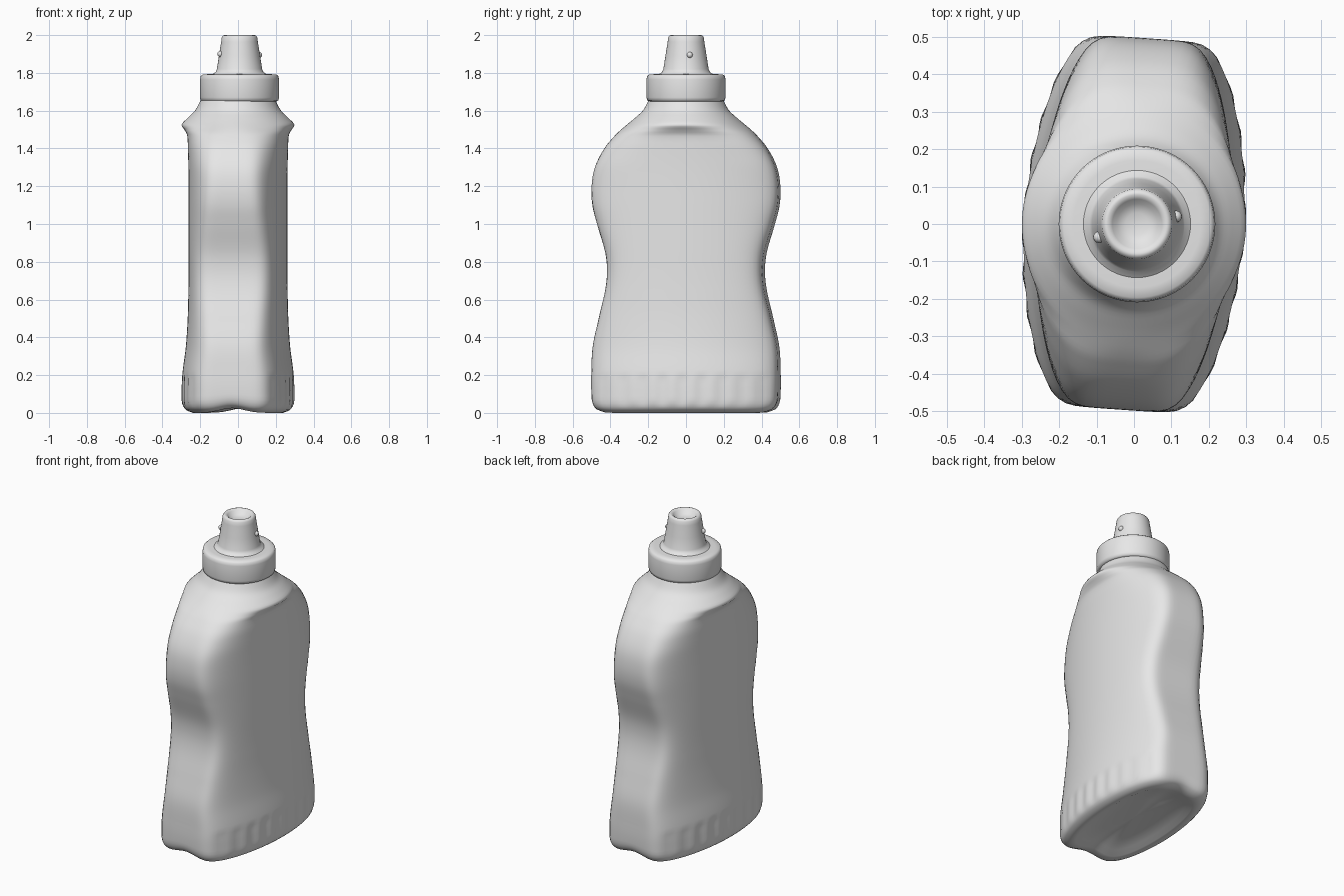
import bpy, bmesh, math
from mathutils import Matrix

if "Cube" in bpy.data.objects:
    bpy.data.objects.remove(bpy.data.objects["Cube"])

grey = bpy.data.materials.new("light grey plastic")
grey.diffuse_color = (0.8, 0.8, 0.8, 1)
grey.use_nodes = True
grey.node_tree.nodes["Principled BSDF"].inputs["Base Color"].default_value = grey.diffuse_color
N = 128


def finish(name, bm, angle=50):
    bmesh.ops.recalc_face_normals(bm, faces=bm.faces)
    me = bpy.data.meshes.new(name)
    bm.to_mesh(me)
    bm.free()
    me.materials.append(grey)
    ob = bpy.data.objects.new(name, me)
    bpy.context.collection.objects.link(ob)
    bpy.ops.object.select_all(action='DESELECT')
    bpy.context.view_layer.objects.active = ob
    ob.select_set(True)
    bpy.ops.object.shade_smooth_by_angle(angle=math.radians(angle))
    return ob


def loft(bm, rings):
    """Skin a list of equal-length point rings and close both ends."""
    rows = [[bm.verts.new(p) for p in ring] for ring in rings]
    for a, b in zip(rows, rows[1:]):
        for i in range(len(a)):
            j = (i + 1) % len(a)
            bm.faces.new((a[i], a[j], b[j], b[i]))
    bm.faces.new(rows[0])
    bm.faces.new(rows[-1])


# body stations: height, half depth x, half width y, panel curve, corner power
STATIONS = [
    (0.00, 0.235, 0.435, 1.4, 6), (0.015, 0.272, 0.468, 1.4, 7),
    (0.05, 0.294, 0.489, 1.4, 8), (0.10, 0.297, 0.495, 1.4, 8),
    (0.20, 0.293, 0.496, 1.4, 8), (0.35, 0.274, 0.489, 1.5, 8),
    (0.50, 0.264, 0.457, 1.5, 8), (0.65, 0.260, 0.422, 1.5, 8),
    (0.75, 0.259, 0.412, 1.5, 8), (0.85, 0.259, 0.422, 1.5, 8),
    (1.00, 0.259, 0.466, 1.5, 8), (1.10, 0.259, 0.491, 1.5, 8),
    (1.20, 0.259, 0.496, 1.5, 7), (1.30, 0.260, 0.479, 1.5, 6),
    (1.40, 0.263, 0.430, 1.5, 4.5), (1.47, 0.267, 0.373, 1.2, 3.3),
    (1.50, 0.283, 0.343, 0.5, 2.4), (1.525, 0.299, 0.314, 0, 2),
    (1.56, 0.268, 0.272, 0, 2), (1.60, 0.228, 0.229, 0, 2),
    (1.66, 0.195, 0.195, 0, 2)]


def station(z):
    """Smooth interpolation between neighbouring stations."""
    i = max(k for k in range(len(STATIONS) - 1) if STATIONS[k][0] <= z)
    a, b = STATIONS[i], STATIONS[i + 1]
    p, q = STATIONS[max(i - 1, 0)], STATIONS[min(i + 2, len(STATIONS) - 1)]
    h = b[0] - a[0]
    t = (z - a[0]) / h
    out = []
    for c in range(1, 5):
        m0 = (b[c] - p[c]) / (b[0] - p[0]) * h
        m1 = (q[c] - a[c]) / (q[0] - a[0]) * h
        out.append((2*t**3 - 3*t*t + 1) * a[c] + (t**3 - 2*t*t + t) * m0
                   + (3*t*t - 2*t**3) * b[c] + (t**3 - t*t) * m1)
    return out


def section(z):
    """Rounded lens with blunt ends, fluted grips low down, arched base edge."""
    X, Y, k, p = station(z)
    grip = max(0, min(1, (0.21 - z) / 0.03, (z - 0.03) / 0.03))
    pts = []
    for i in range(N):
        t = 2 * math.pi * i / N
        c, s = math.cos(t), math.sin(t)
        lo, hi = 0, 0.6
        for _ in range(26):
            r = (lo + hi) / 2
            w = X * max(0.2, 1 - k * (r * s) ** 2)
            inside = abs(r * s / Y) ** p + abs(r * c / w) ** p < 1
            lo, hi = (r, hi) if inside else (lo, r)
        x, y = lo * c, lo * s
        if abs(y) < 0.45:
            x *= 1 - 0.022 * grip * (0.5 + 0.5 * math.cos(2 * math.pi * y / 0.105))
        lift = 0.025 * math.exp(-(x / 0.09) ** 2) * max(0, 1 - z / 0.15)
        pts.append((x, y, z + lift))
    return pts


# bottle body with hollowed underside
levels = [0, 0.007, 0.015, 0.025, 0.035, 0.05]
levels += [0.05 + 0.02 * i for i in range(1, 71)]
levels += [1.465 + 0.01 * i for i in range(20)]
rings = [section(z) for z in levels]
base = rings[0]
under = [[(x * f, y * f, z * f + h) for x, y, z in base]
         for f, h in ((0.05, 0.04), (0.5, 0.037), (0.8, 0.02), (0.92, 0.004))]
bm = bmesh.new()
loft(bm, under + rings)
bmesh.ops.rotate(bm, verts=bm.verts, matrix=Matrix.Rotation(math.radians(-4), 3, 'Z'))
finish("bottle_body", bm)


def turned(name, profile, angle=50, n=64):
    """Lathe a radius/height profile about the cap axis."""
    b = bmesh.new()
    loft(b, [[(0.008 + r * math.cos(2 * math.pi * i / n),
               r * math.sin(2 * math.pi * i / n), z) for i in range(n)]
             for r, z in profile])
    return finish(name, b, angle)


# screw cap with rounded rims
turned("screw_cap", [(0.17, 1.648), (0.195, 1.648), (0.206, 1.655), (0.209, 1.67),
                     (0.209, 1.765), (0.206, 1.782), (0.196, 1.791), (0.17, 1.793),
                     (0.10, 1.795)])

# tapered nozzle with a dished tip
turned("nozzle", [(0.15, 1.785), (0.142, 1.795), (0.127, 1.803), (0.12, 1.82),
                  (0.109, 1.89), (0.097, 1.965), (0.094, 1.988), (0.087, 1.998),
                  (0.078, 2.0), (0.066, 1.992), (0.054, 1.975), (0.03, 1.966),
                  (0.005, 1.964)])

# small moulding nubs on the nozzle sides
for i, (x, y, z) in enumerate(((-0.093, -0.035, 1.90), (0.112, 0.02, 1.895))):
    b = bmesh.new()
    bmesh.ops.create_uvsphere(b, u_segments=12, v_segments=8, radius=0.016,
                              matrix=Matrix.Translation((x, y, z)))
    finish("nozzle_nub_%d" % (i + 1), b)
